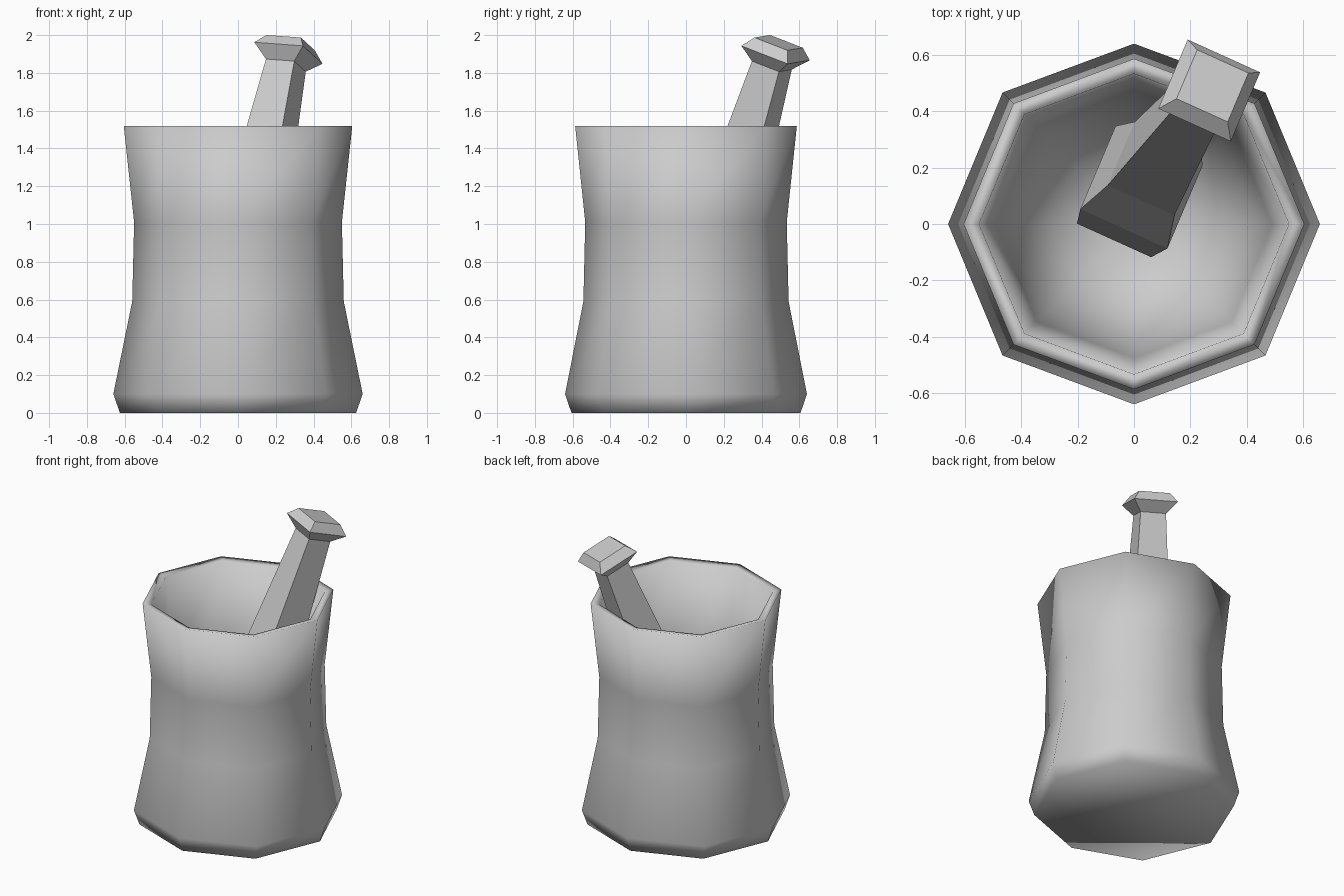
import bpy
import math
from mathutils import Vector

if "Cube" in bpy.data.objects:
    bpy.data.objects.remove(bpy.data.objects["Cube"])


def loft(name, rings, smooth):
    """Skin equal-sized rings with quads and cap both ends."""
    n = len(rings[0])
    verts = [p for ring in rings for p in ring]
    faces = []
    for r in range(len(rings) - 1):
        for i in range(n):
            j = (i + 1) % n
            faces.append((r * n + i, r * n + j, (r + 1) * n + j, (r + 1) * n + i))
    faces.append(tuple(reversed(range(n))))
    faces.append(tuple(range((len(rings) - 1) * n, len(rings) * n)))
    mesh = bpy.data.meshes.new(name)
    mesh.from_pydata(verts, [], faces)
    mesh.polygons.foreach_set("use_smooth", [smooth] * len(faces))
    mesh.update()
    obj = bpy.data.objects.new(name, mesh)
    bpy.context.collection.objects.link(obj)
    return obj


def octagon(radius, z):
    """Eight-sided ring, slightly flattened at the front and back corners."""
    pts = []
    for i in range(8):
        a = math.radians(45 * i)
        k = 0.97 if i in (2, 6) else 1.0
        pts.append(Vector((radius * math.cos(a), radius * k * math.sin(a), z)))
    return pts


# Mortar: outer wall up, over the rim, then down into the bowl
profile = [(0.625, 0), (0.66, 0.10), (0.56, 0.59), (0.55, 1.01), (0.605, 1.52),
           (0.55, 1.51), (0.49, 1.02), (0.44, 0.70), (0.30, 0.47), (0.12, 0.41)]
loft("mortar", [octagon(r, z) for r, z in profile], True)

# Pestle: square sections along a leaning axis
axis = Vector((0.21, 0.30, 1)).normalized()
side = Vector((0.92, -0.39, 0))
side = (side - axis * side.dot(axis)).normalized()
depth = axis.cross(side)
knob_centre = Vector((0.267, 0.474, 1.905))


def square(width, z):
    c = knob_centre + axis * ((z - knob_centre.z) / axis.z)
    h = width / 2
    return [c + side * (sx * h) + depth * (sy * h)
            for sx, sy in ((-1, -1), (1, -1), (1, 1), (-1, 1))]


sections = [(0.29, 0.55), (0.34, 0.76), (0.26, 0.98), (0.165, 1.84),
            (0.283, 1.905), (0.20, 1.96)]
loft("pestle", [square(w, z) for w, z in sections], False)
